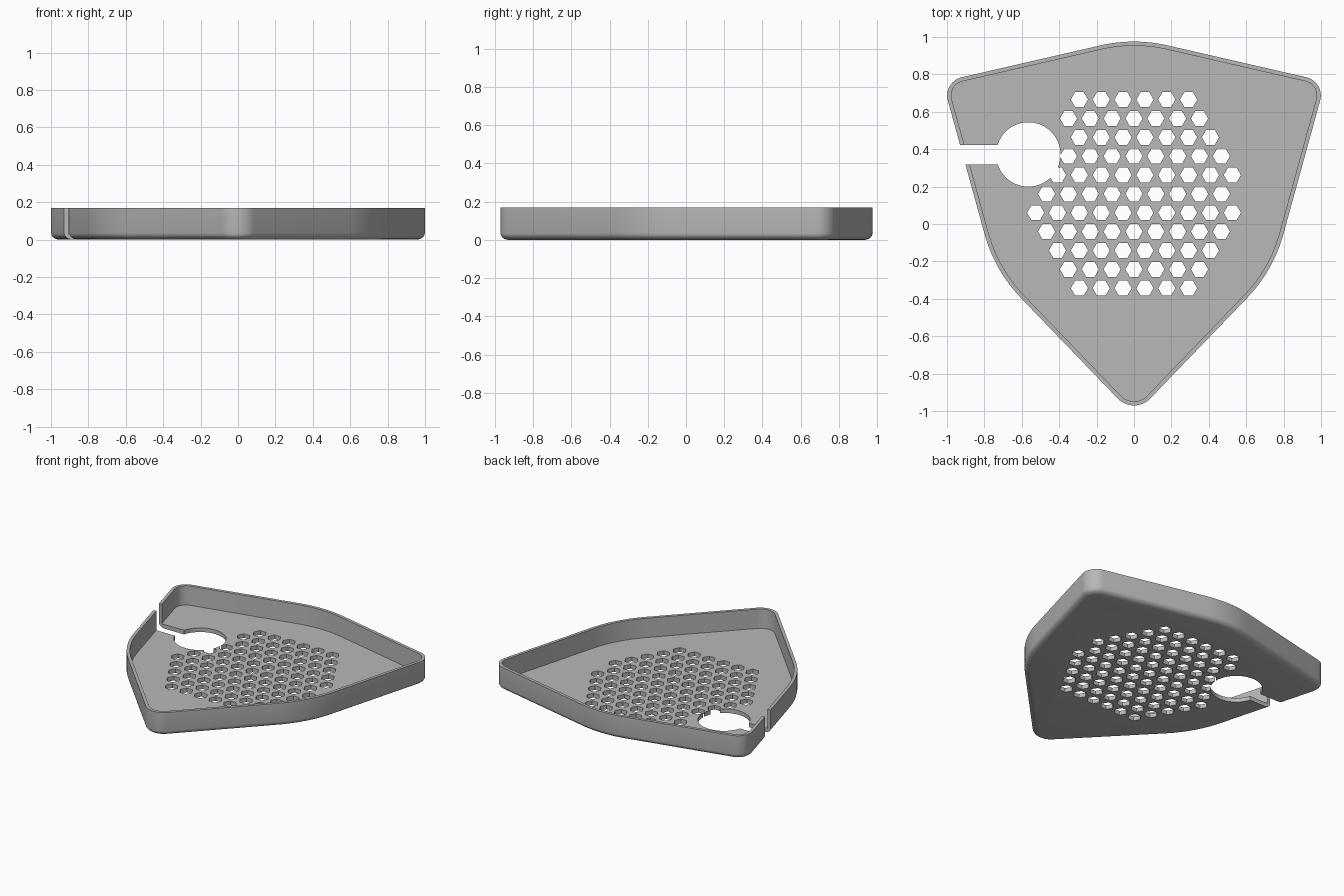
import bpy, bmesh, math
from mathutils import Vector

cube = bpy.data.objects.get("Cube")
if cube:
    bpy.data.objects.remove(cube, do_unlink=True)

HEIGHT, FLOOR, WALL = 0.17, 0.03, 0.022
EDGE_IN, EDGE_UP = 0.045, 0.035

grey = bpy.data.materials.new("plain grey")
grey.use_nodes = True
colour = (0.48, 0.48, 0.48, 1)
grey.diffuse_color = colour
grey.node_tree.nodes["Principled BSDF"].inputs["Base Color"].default_value = colour


def make_object(name, bm):
    bmesh.ops.recalc_face_normals(bm, faces=bm.faces)
    mesh = bpy.data.meshes.new(name)
    bm.to_mesh(mesh)
    bm.free()
    mesh.materials.append(grey)
    obj = bpy.data.objects.new(name, mesh)
    bpy.context.collection.objects.link(obj)
    return obj


def rounded_outline(corners, steps=12):
    """Points and outward normals of a convex polygon with filleted corners."""
    result = []
    for i, (x, y, radius) in enumerate(corners):
        p = Vector((x, y))
        a = (p - Vector(corners[i - 1][:2])).normalized()
        b = (Vector(corners[(i + 1) % len(corners)][:2]) - p).normalized()
        turn = a.angle(b)
        n0 = Vector((a.y, -a.x))
        centre = p - a * radius * math.tan(turn / 2) - n0 * radius
        start = math.atan2(n0.y, n0.x)
        for k in range(steps + 1):
            t = start + turn * k / steps
            n = Vector((math.cos(t), math.sin(t)))
            result.append((centre + n * radius, n))
    return result


def prism(bm, points):
    """Upright cutter through the floor and wall."""
    low = [bm.verts.new((x, y, -0.1)) for x, y in points]
    high = [bm.verts.new((x, y, 0.3)) for x, y in points]
    bm.faces.new(low)
    bm.faces.new(high)
    for i in range(len(points)):
        bm.faces.new((low[i - 1], low[i], high[i], high[i - 1]))


def circle(x, y, radius, sides):
    return [(x + radius * math.cos(math.tau * i / sides),
             y + radius * math.sin(math.tau * i / sides)) for i in range(sides)]


# Tray shell: rounded lower edge, thin upright wall, flat floor
right = [(0.745, -0.25, 0.8), (1.023, 0.761, 0.1)]
left = [(-x, y, r) for x, y, r in reversed(right)]
outline = rounded_outline([(0, -1.023, 0.12)] + right + [(0, 0.996, 0.8)] + left)

profile = []
for k in range(6):
    t = math.pi / 2 * k / 5
    profile.append((EDGE_IN * (1 - math.sin(t)), EDGE_UP * (1 - math.cos(t))))
profile += [(0, HEIGHT), (WALL, HEIGHT), (WALL, FLOOR)]

bm = bmesh.new()
rings = []
for inset, z in profile:
    rings.append([bm.verts.new((*(p - n * inset), z)) for p, n in outline])
for lower, upper in zip(rings, rings[1:]):
    for i in range(len(outline)):
        bm.faces.new((lower[i - 1], lower[i], upper[i], upper[i - 1]))
bm.faces.new(rings[0])
bm.faces.new(rings[-1])
tray = make_object("tray", bm)

# Honeycomb of drain holes
HOLE_X, HOLE_Y, HOLE_R = -0.565, 0.372, 0.172
hexes = bmesh.new()
for row, count in enumerate([6, 7, 8, 9, 10, 9, 10, 9, 8, 7, 6]):
    y = 0.665 - row * 0.1008
    for col in range(count):
        x = (col - (count - 1) / 2) * 0.1168
        near_hole = math.hypot(x - HOLE_X, y - HOLE_Y) < HOLE_R
        beside_hole = row == 2 and col == 0
        if not (near_hole or beside_hole):
            prism(hexes, circle(x, y, 0.046, 6))
# The hole that breaks into the round opening
if math.hypot(-0.409 - HOLE_X, 0.262 - HOLE_Y) < HOLE_R:
    prism(hexes, circle(-0.409, 0.262, 0.046, 6))

# Round opening and the slot leading to it
opening = bmesh.new()
prism(opening, circle(HOLE_X, HOLE_Y, HOLE_R, 64))
slot = bmesh.new()
prism(slot, [(-1.2, 0.318), (-0.6, 0.318), (-0.6, 0.422), (-1.2, 0.422)])

bpy.ops.object.select_all(action='DESELECT')
bpy.context.view_layer.objects.active = tray
tray.select_set(True)
for name, shape in (("hex_cutter", hexes), ("opening_cutter", opening), ("slot_cutter", slot)):
    cutter = make_object(name, shape)
    cutter.hide_render = True
    mod = tray.modifiers.new(name, 'BOOLEAN')
    mod.operation = 'DIFFERENCE'
    mod.solver = 'EXACT'
    mod.object = cutter
    bpy.ops.object.modifier_apply(modifier=mod.name)
    bpy.data.objects.remove(cutter, do_unlink=True)

bpy.ops.object.shade_smooth_by_angle(angle=math.radians(30))
